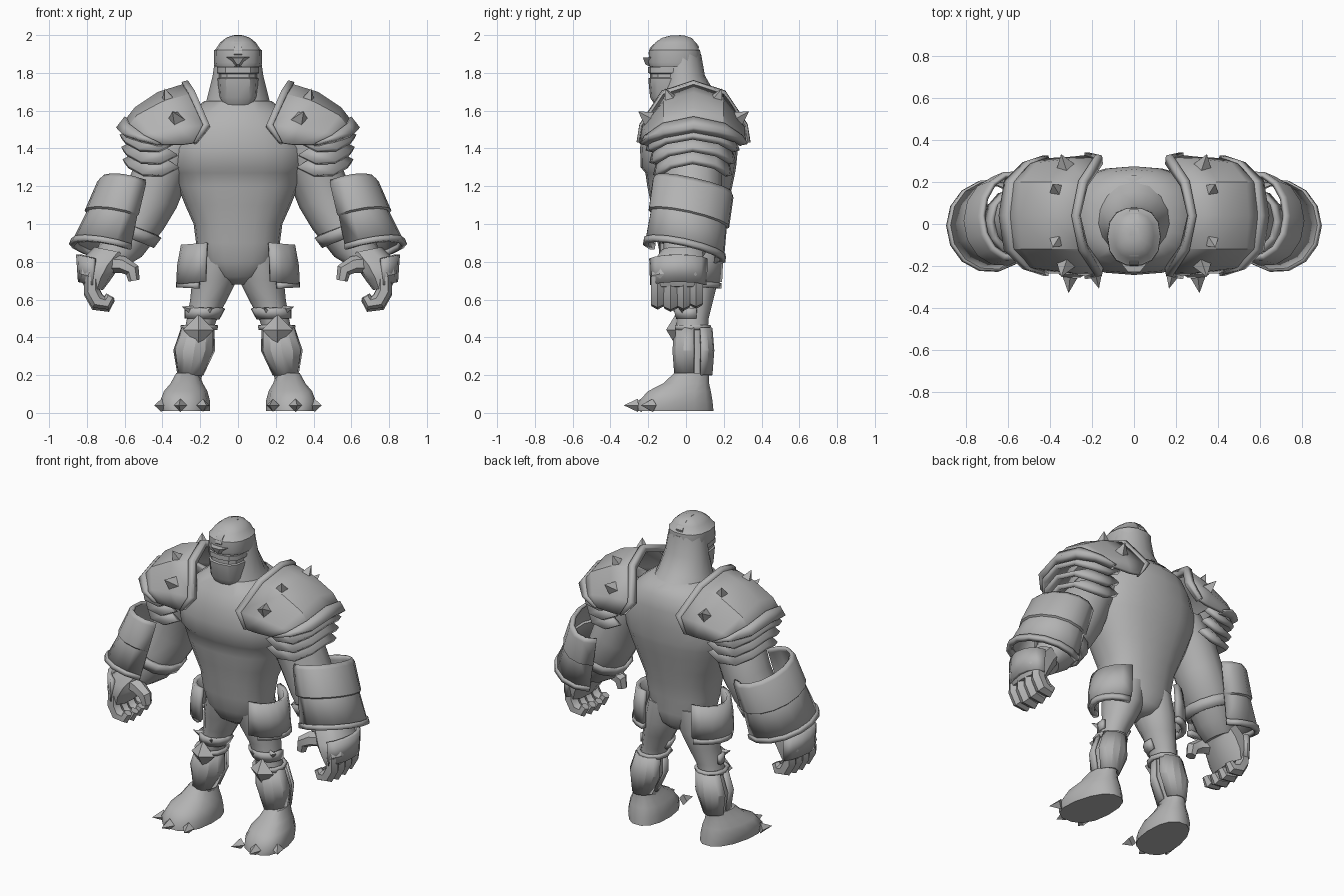
import bpy, bmesh, math
from mathutils import Vector

if "Cube" in bpy.data.objects:
    bpy.data.objects.remove(bpy.data.objects["Cube"])

stone = bpy.data.materials.new("stone grey")
stone.diffuse_color = (0.45, 0.45, 0.45, 1)
stone.use_nodes = True
stone.node_tree.nodes["Principled BSDF"].inputs["Base Color"].default_value = stone.diffuse_color


def finish(name, bm, thick=0, mirror=True, angle=35):
    bmesh.ops.recalc_face_normals(bm, faces=bm.faces)
    me = bpy.data.meshes.new(name)
    bm.to_mesh(me)
    bm.free()
    me.materials.append(stone)
    me.polygons.foreach_set("use_smooth", [True] * len(me.polygons))
    me.set_sharp_from_angle(angle=math.radians(angle))
    ob = bpy.data.objects.new(name, me)
    bpy.context.collection.objects.link(ob)
    if thick:
        m = ob.modifiers.new("thickness", 'SOLIDIFY')
        m.thickness, m.offset = thick, 0
    if mirror:
        ob.modifiers.new("mirror", 'MIRROR')
    return ob


def loft(name, rings, closed=True, caps=True, **kw):
    bm = bmesh.new()
    vs = [[bm.verts.new(p) for p in r] for r in rings]
    n = len(vs[0])
    for a, b in zip(vs, vs[1:]):
        for i in range(n if closed else n - 1):
            j = (i + 1) % n
            bm.faces.new((a[i], a[j], b[j], b[i]))
    if closed and caps:
        bm.faces.new(vs[0])
        bm.faces.new(vs[-1])
    return finish(name, bm, **kw)


def oval(x, y, z, rx, ry, n=12, p=1.0, sx=0, sy=0, a0=None, a1=None):
    """Oval section, or the part of it from a0 to a1 degrees; sx, sy tilt it."""
    out = []
    for i in range(n):
        if a0 is None:
            a = 2 * math.pi * i / n
        else:
            a = math.radians(a0 + (a1 - a0) * i / (n - 1))
        c, s = math.cos(a), math.sin(a)
        dx = rx * math.copysign(abs(c) ** p, c)
        dy = ry * math.copysign(abs(s) ** p, s)
        out.append((x + dx, y + dy, z + sx * dx + sy * dy))
    return out


def tube(name, pts, n=6, **kw):
    """Round tube through (x, y, z, radius) points."""
    rings = []
    for i, q in enumerate(pts):
        d = Vector(pts[min(i + 1, len(pts) - 1)][:3]) - Vector(pts[max(i - 1, 0)][:3])
        u = d.cross(Vector((0, 1, 0))).normalized()
        v = d.cross(u).normalized()
        rings.append([Vector(q[:3]) + q[3] * (u * math.cos(k * math.tau / n) + v * math.sin(k * math.tau / n))
                      for k in range(n)])
    return loft(name, rings, **kw)


def spike(name, pos, direction, r, h, sides=4):
    """Pyramid standing on pos."""
    bm = bmesh.new()
    bmesh.ops.create_cone(bm, cap_ends=True, segments=sides, radius1=r, radius2=0, depth=h)
    q = Vector(direction).to_track_quat('Z', 'Y')
    for v in bm.verts:
        v.co = Vector(pos) + q @ (v.co + Vector((0, 0, h / 2)))
    return finish(name, bm, angle=20)


def arch(half, yc, ry):
    """Arch from front to back out of half-arch points (x, y factor, z)."""
    front = [(x, yc - f * ry, z) for x, f, z in reversed(half)]
    return front + [(x, yc + f * ry, z) for x, f, z in half[1:]]


# Torso, from crotch to collar: z, half width, front y, back y
torso = [(.68, .05, -.03, .12), (.72, .14, -.09, .16), (.8, .2, -.13, .175), (.9, .222, -.15, .18),
         (1.0, .235, -.165, .2), (1.1, .28, -.185, .22), (1.2, .32, -.205, .245), (1.27, .345, -.215, .26),
         (1.3, .36, -.24, .265), (1.4, .37, -.243, .275), (1.5, .33, -.235, .275), (1.58, .27, -.2, .26),
         (1.65, .18, -.15, .2)]
loft("torso", [oval(0, (f + b) / 2, z, w, (b - f) / 2, 20, .85) for z, w, f, b in torso], mirror=False, angle=50)

# Neck flaring into a collar that dips at the front
loft("neck", [oval(0, y, z, rx, ry, 16, sy=s) for y, z, rx, ry, s in
              [(.01, 1.54, .21, .225, .35), (0, 1.66, .165, .155, .2), (-.01, 1.78, .135, .11, .05),
               (-.02, 1.9, .118, .1, 0)]], mirror=False, angle=50)

# Head: jaw, mouth slit, helmet with crest and pointed brow
loft("jaw", [oval(0, y, z, rx, ry, 12, .75) for y, z, rx, ry in
             [(-.08, 1.63, .085, .085), (-.09, 1.67, .1, .1), (-.09, 1.77, .108, .11),
              (-.09, 1.775, .1, .1), (-.09, 1.795, .1, .1), (-.085, 1.8, .112, .115), (-.085, 1.83, .112, .115)]],
     mirror=False)
loft("face", [oval(0, -.07, z, .11, .11, 12, .8) for z in (1.8, 1.88)], mirror=False)
loft("helmet", [oval(0, y, z, rx, ry, 14, .85) for y, z, rx, ry in
                [(-.06, 1.835, .122, .135), (-.06, 1.855, .128, .142), (-.06, 1.92, .126, .138),
                 (-.06, 1.925, .118, .13), (-.055, 1.96, .095, .11), (-.05, 1.985, .065, .08),
                 (-.045, 1.997, .03, .04)]], mirror=False)
crest = [(-.2, 1.9), (-.19, 1.935), (-.15, 1.97), (-.09, 1.993), (-.03, 2.0), (.03, 1.985), (.07, 1.94)]
loft("helmet_crest", [[(-.022, y, z), (.022, y, z), (.022, y * .8, z - .05), (-.022, y * .8, z - .05)]
                      for y, z in crest], mirror=False)
loft("brow_beak", [[(-.07, -.175, 1.885), (.07, -.175, 1.885), (.015, -.165, 1.82), (-.015, -.165, 1.82)],
                   [(-.03, -.228, 1.88), (.03, -.228, 1.88), (.006, -.215, 1.845), (-.006, -.215, 1.845)]],
     mirror=False)

# Shoulder pad with raised rims
inner = [(.26, 0, 1.74), (.225, .55, 1.69), (.15, .95, 1.52), (.22, 1, 1.43)]
middle = [(.42, 0, 1.69), (.4, .55, 1.64), (.32, .93, 1.51), (.29, .97, 1.42)]
outer = [(.54, 0, 1.61), (.53, .55, 1.57), (.46, .87, 1.48), (.38, .95, 1.42)]
edge = [(.61, 0, 1.52), (.59, .55, 1.49), (.51, .85, 1.45), (.42, .95, 1.42)]
rows = [arch(h, .04, .28) for h in (inner, middle, outer, edge)]
loft("shoulder_pad", rows, closed=False, thick=.02)


def blend(a, b, t):
    return [Vector(p).lerp(Vector(q), t) for p, q in zip(a, b)]


loft("pad_inner_rim", [rows[0], blend(rows[0], rows[1], .2)], closed=False, thick=.045)
loft("pad_outer_rim", [blend(rows[2], rows[3], .6), blend(rows[2], rows[3], 1.25)], closed=False, thick=.045)
for s in (-1, 1):
    spike("pad_spike", (.325, .04 + s * .225, 1.55), (.25, s * .75, .5), .05, .085)
    spike("pad_spike", (.365, .04 + s * .115, 1.645), (.25, s * .4, .8), .05, .085)

# Overlapping plates below the pad
for k in range(3):
    x, z, ry = -.008 * k, -.065 * k, .235 - .02 * k
    top = [(.46 + x, 0, 1.54 + z), (.44 + x, .6, 1.52 + z), (.38 + x, .9, 1.46 + z), (.33 + x, .95, 1.43 + z)]
    low = [(.62 + x, 0, 1.46 + z), (.60 + x, .6, 1.435 + z), (.52 + x, .95, 1.39 + z), (.42 + x, 1, 1.385 + z)]
    loft("shoulder_plate", [arch(top, .035, ry), arch(low, .035, ry)], closed=False, thick=.03)

# Arm
loft("arm", [oval(x, y, z, rx, ry, 12, sx=.4) for x, y, z, rx, ry in
             [(.30, .02, 1.42, .13, .17), (.40, .03, 1.29, .135, .16), (.46, .04, 1.14, .135, .15),
              (.52, .03, 1.02, .125, .15), (.62, 0, .87, .11, .12), (.67, -.02, .81, .08, .1)]], angle=50)
loft("forearm_strap", [oval(x, .01, z, rx, ry, 12, sx=.4) for x, z, rx, ry in
                       [(.545, .985, .13, .15), (.58, .93, .125, .145)]], thick=.025, caps=False)


# Gauntlet shell, open on the inner side, with a step and a heavy rim
def cuff(t, grow=0):
    return oval(.575 + .11 * t, .04 - .05 * t, 1.21 - .36 * t, .14 + .055 * t + grow, .195 + .01 * t + grow,
                11, sx=.2, sy=-.22, a0=-125, a1=125)


loft("gauntlet", [cuff(0), cuff(.06, .012), cuff(.48, .008), cuff(.5, -.004), cuff(.95, -.002)],
     closed=False, thick=.02)
loft("gauntlet_rim", [cuff(.92, .002), cuff(1.0, .002)], closed=False, thick=.03)

# Hand: palm, back plate, curled fingers, thumb
loft("palm", [oval(x, y, z, rx, ry, 10, .8, sx=.2) for x, y, z, rx, ry in
              [(.67, -.02, .86, .09, .11), (.73, -.04, .79, .1, .14), (.76, -.045, .72, .085, .145),
               (.765, -.045, .66, .05, .13)]])
loft("hand_plate", [oval(x, -.04, z, rx, ry, 7, sx=.25, a0=-75, a1=75) for x, z, rx, ry in
                    [(.73, .81, .115, .15), (.74, .67, .095, .145)]], closed=False, thick=.025)
for k in range(4):
    y, d = -.15 + .068 * k, .012 * abs(k - 1.3)
    tube("finger", [(.775, y, .72, .04), (.775, y, .63 + d, .042), (.745, y, .575 + d, .042), (.695, y, .565 + d, .036),
                    (.675, y, .60 + d, .025)])
tube("thumb", [(.68, -.1, .79, .05), (.61, -.13, .785, .045), (.56, -.14, .755, .04), (.55, -.14, .70, .03)])

# Leg
loft("leg", [oval(*s, 12) for s in
             [(.10, .03, .84, .11, .14), (.125, .04, .7, .118, .13), (.155, .045, .6, .098, .1),
              (.19, .035, .5, .08, .085), (.21, .03, .43, .075, .085), (.225, .04, .34, .085, .09),
              (.25, .035, .22, .06, .085), (.265, .03, .14, .07, .09)]], angle=50)

# Foot: widened toward the toes and turned outward
foot = loft("foot", [oval(*s, 14, .85) for s in
                     [(.255, -.055, .01, .12, .205), (.26, -.055, .06, .125, .2), (.26, -.035, .115, .11, .17),
                      (.26, 0, .155, .085, .125), (.26, .03, .21, .06, .095)]], angle=45)
for v in foot.data.vertices:
    x, y = v.co.x, v.co.y
    v.co.x = .27 + (x - .26) * (1 - .6 * y) - .12 * y
for x, y, dx in [(.185, -.235, -.25), (.305, -.255, .1), (.405, -.175, .6)]:
    spike("toe_claw", (x, y, .04), (dx, -1, 0), .035, .075)

# Greave: pointed shin guard and calf guard
for name, a0, a1, g in [("shin_guard", -185, 5, 0), ("calf_guard", 25, 155, .008)]:
    loft(name, [oval(x, .035, z, rx + g, ry + g, 7, a0=a0, a1=a1) for x, z, rx, ry in
                [(.213, .45, .082, .09), (.232, .33, .104, .1), (.252, .2, .062, .09)]],
         closed=False, thick=.014, angle=20)
spike("knee_spike", (.21, -.055, .44), (0, -1, 0), .082, .05)
loft("knee_collar", [oval(.205, .03, z, r, r + .008, 10) for z, r in [(.44, .086), (.465, .09)]],
     caps=False, thick=.02)

# Thigh guard with side horns
loft("thigh_guard", [oval(x, .04, z, r, r, 8, a0=-190, a1=10) for x, z, r in
                     [(.19, .5, .085), (.175, .555, .1)]], closed=False, thick=.02)
spike("thigh_horn", (.235, -.01, .54), (.8, -.3, .3), .03, .07)
spike("thigh_horn", (.165, -.035, .53), (-.5, -.7, .45), .025, .06)

# Hip plate and its lower band
loft("hip_plate", [oval(.12, .025, z, rx, ry, 9, sx=-.1, a0=-75, a1=75) for z, rx, ry in
                   [(.905, .17, .16), (.80, .19, .165), (.70, .195, .16)]], closed=False, thick=.025)
loft("hip_band", [oval(.13, .035, z, .185, .145, 9, sx=.05, a0=-65, a1=75) for z in (.685, .655)],
     closed=False, thick=.03)
